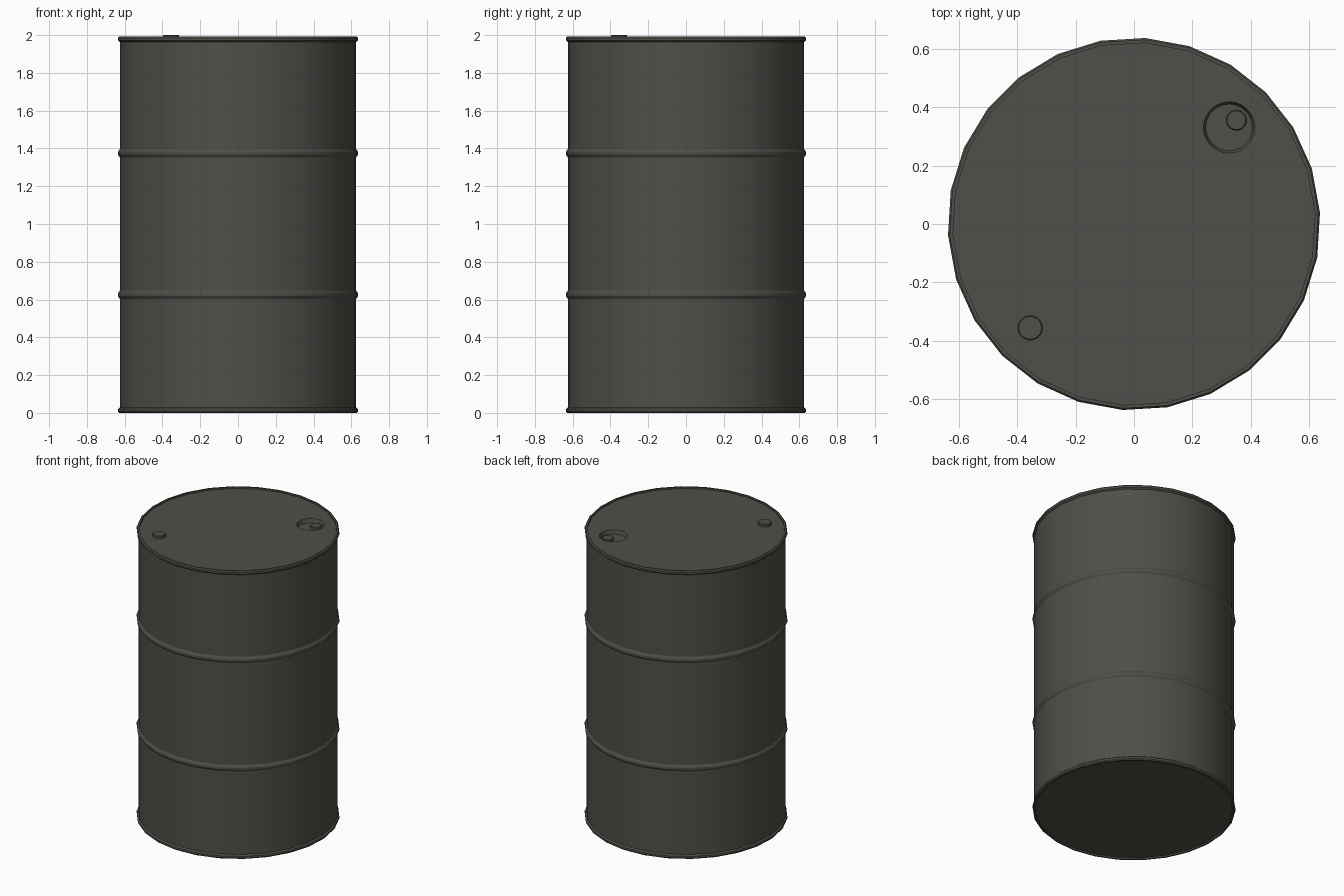
import bpy
import bmesh
from math import radians, sin, cos, tau

SIDES = 26
TURN = tau / SIDES / 4
BODY, RIM, LIP, TOP = 0.627, 0.637, 0.62, 1.992
LID_Z, BASE_Z = 1.982, 0.01

cube = bpy.data.objects.get("Cube")
if cube:
    bpy.data.objects.remove(cube, do_unlink=True)

# Single dark paint
paint = bpy.data.materials.new("dark_olive_grey_paint")
paint.use_nodes = True
colour = (0.078, 0.078, 0.067, 1)
paint.diffuse_color = colour
paint.node_tree.nodes["Principled BSDF"].inputs["Base Color"].default_value = colour


def ring(bm, radius, z, sides, centre=(0, 0), turn=0.0):
    return [bm.verts.new((centre[0] + radius * cos(turn + tau * i / sides),
                          centre[1] + radius * sin(turn + tau * i / sides), z))
            for i in range(sides)]


def finish(bm, name):
    mesh = bpy.data.meshes.new(name)
    bm.to_mesh(mesh)
    bm.free()
    mesh.materials.append(paint)
    obj = bpy.data.objects.new(name, mesh)
    bpy.context.collection.objects.link(obj)
    bpy.ops.object.select_all(action="DESELECT")
    obj.select_set(True)
    bpy.context.view_layer.objects.active = obj
    bpy.ops.object.shade_smooth_by_angle(angle=radians(30))
    return obj


def lathe(name, profile, sides, centre=(0, 0), turn=0.0, cap_start=False, cap_end=False):
    """Spin (radius, z) points, listed from bottom to top of the outside."""
    bm = bmesh.new()
    rings = [ring(bm, r, z, sides, centre, turn) for r, z in profile]
    for low, high in zip(rings, rings[1:]):
        for i in range(sides):
            j = (i + 1) % sides
            bm.faces.new((low[i], low[j], high[j], high[i]))
    if cap_start:
        bm.faces.new(rings[0][::-1])
    if cap_end:
        bm.faces.new(rings[-1])
    return finish(bm, name)


# Drum wall: recessed base, bottom rim, two rolling hoops, top rim
profile = [(LIP, BASE_Z), (LIP, 0), (0.631, 0), (RIM, 0.007), (RIM, 0.02), (BODY, 0.028)]
for z in (0.625, 1.375):
    profile += [(BODY, z - 0.022), (RIM, z - 0.007), (RIM, z + 0.007), (BODY, z + 0.022)]
profile += [(BODY, TOP - 0.028), (RIM, TOP - 0.02), (RIM, TOP - 0.007),
            (0.631, TOP), (LIP, TOP), (LIP, LID_Z)]
lathe("drum_wall", profile, SIDES, turn=TURN, cap_start=True)

# Lid with a round opening for the large bung well
WELL, WELL_R, WELL_SIDES = (0.325, 0.33), 0.088, 24
bm = bmesh.new()
edges = []
for loop in (ring(bm, LIP, LID_Z, SIDES, turn=TURN),
             ring(bm, WELL_R, LID_Z, WELL_SIDES, WELL)):
    edges += [bm.edges.new((a, b)) for a, b in zip(loop, loop[1:] + loop[:1])]
bmesh.ops.triangle_fill(bm, use_beauty=True, use_dissolve=False,
                        edges=edges, normal=(0, 0, 1))
for face in bm.faces:
    face.normal_update()
    if face.normal.z < 0:
        face.normal_flip()
finish(bm, "lid")

# Sunken well, its bung, and the small bung opposite
lathe("bung_well", [(WELL_R, LID_Z), (0.08, LID_Z - 0.025)], WELL_SIDES, WELL, cap_end=True)
for obj in [bpy.data.objects["bung_well"]]:
    obj.data.flip_normals()
    # The floor of the well faces up
    floor = max(obj.data.polygons, key=lambda p: len(p.vertices))
    if floor.normal.z < 0:
        floor.flip()


def bung(name, radius, base, top, centre):
    lathe(name, [(radius, base), (radius, top - 0.003), (radius - 0.003, top)],
          20, centre, cap_start=True, cap_end=True)


bung("well_bung", 0.035, LID_Z - 0.025, LID_Z - 0.008, (0.35, 0.355))
bung("small_bung", 0.042, LID_Z - 0.002, 2.0, (-0.355, -0.355))
